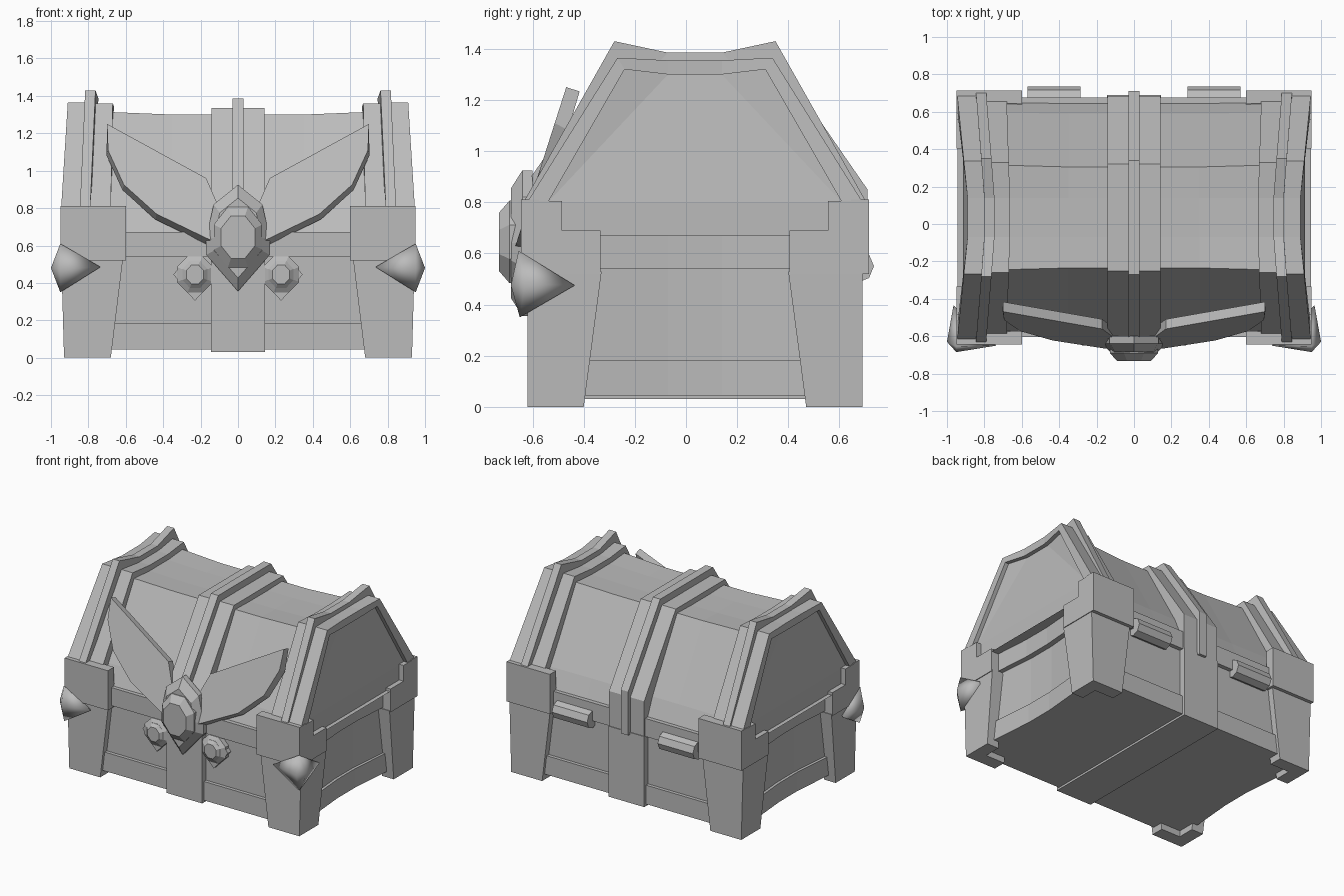
import bpy, bmesh, math
from mathutils import Vector

if "Cube" in bpy.data.objects:
    bpy.data.objects.remove(bpy.data.objects["Cube"], do_unlink=True)

YC = 0.035  # depth centre of the chest body
grey = bpy.data.materials.new("plain grey")
grey.use_nodes = True
grey.diffuse_color = (0.5, 0.5, 0.5, 1)
grey.node_tree.nodes["Principled BSDF"].inputs["Base Color"].default_value = (0.5, 0.5, 0.5, 1)


def finish(name, bm):
    bmesh.ops.recalc_face_normals(bm, faces=bm.faces)
    mesh = bpy.data.meshes.new(name)
    bm.to_mesh(mesh)
    bm.free()
    mesh.materials.append(grey)
    obj = bpy.data.objects.new(name, mesh)
    bpy.context.collection.objects.link(obj)
    return obj


def hull(name, points):
    bm = bmesh.new()
    bmesh.ops.convex_hull(bm, input=[bm.verts.new(p) for p in points])
    return finish(name, bm)


def box(name, x, y, z):
    return hull(name, [(a, b, c) for a in x for b in y for c in z])


def loft(name, rings, caps=None):
    """Skin a row of equal rings and close both ends."""
    bm = bmesh.new()
    rows = [[bm.verts.new(p) for p in ring] for ring in rings]
    n = len(rows[0])
    for a, b in zip(rows, rows[1:]):
        for i in range(n):
            j = (i + 1) % n
            bm.faces.new((a[i], a[j], b[j], b[i]))
    for row in (rows[0], rows[-1]):
        for cap in caps or [range(n)]:
            bm.faces.new([row[i] for i in cap])
    return finish(name, bm)


# Lid arches: half profile as (half depth, height, inward lean)
def arch(shoulder, mid_z, base, low=0.67, foot=None):
    return [(foot or base[0], low, 0), (*base, 0), (*shoulder, 0.035), (0.105, mid_z, 0.055)]


def arch_ring(x, half, lean=0.0):
    s = 1 if x > 0 else -1
    front = [(x - s * lean * d, YC - h, z) for h, z, d in half]
    back = [(x - s * lean * d, YC + h, z) for h, z, d in reversed(half)]
    return front + back


def band(name, stations):
    # End faces follow the dipped top: foot, middle and two shoulder triangles
    return loft(name, [arch_ring(*st) for st in stations],
                [(0, 1, 6, 7), (1, 3, 4, 6), (1, 2, 3), (4, 5, 6)])


panel = arch((0.27, 1.30), 1.295, (0.555, 0.80), foot=0.61)
panel_end = arch((0.28, 1.315), 1.305, (0.56, 0.80), foot=0.615)
strap = arch((0.285, 1.335), 1.335, (0.65, 0.80), 0.53)
ridge = arch((0.305, 1.385), 1.385, (0.675, 0.85), 0.53)
inner = arch((0.295, 1.36), 1.345, (0.62, 0.81))
raised = arch((0.315, 1.43), 1.385, (0.665, 0.81))
outer = arch((0.303, 1.365), 1.355, (0.65, 0.81))
recess = arch((0.275, 1.32), 1.30, (0.575, 0.80))

band("lid_panel", [(-0.72, panel_end), (-0.35, panel), (0.35, panel), (0.72, panel_end)])
band("lid_centre_strap", [(-0.142, strap), (0.142, strap)])
band("lid_centre_ridge", [(-0.03, ridge), (0.03, ridge)])
for side, s in (("left", 1), ("right", -1)):
    band(side + "_inner_band", [(s * 0.68, inner, 0.3), (s * 0.80, inner, 0.8)])
    band(side + "_raised_rib", [(s * 0.79, raised, 0.8), (s * 0.845, raised, 0.8)])
    band(side + "_end_frame", [(s * 0.82, outer, 1), (s * 0.945, outer, 1),
                               (s * 0.945, recess, 1), (s * 0.915, recess, 1)])


# Body layers with slightly pinched ends
def slab(name, hx, hy, pinch, z0, z1):
    half = [(hx, -hy), (hx - pinch, -0.105), (hx - pinch, 0.105), (hx, hy)]
    ring = half + [(-x, -y) for x, y in half]
    return loft(name, [[(x, y + YC, z) for x, y in ring] for z in (z0, z1)])


slab("base_trim", 0.895, 0.635, 0.045, 0.045, 0.183)
slab("body_panel", 0.875, 0.61, 0.045, 0.15, 0.56)
slab("lid_rim", 0.91, 0.64, 0.04, 0.54, 0.672)
box("body_centre_strap", (-0.145, 0.145), (YC - 0.655, YC + 0.655), (0.03, 0.545))

# Corner posts (two walls each) and stepped caps
for side, s in (("left", 1), ("right", -1)):
    for end, e in (("front", -1), ("back", 1)):
        tag = side + "_" + end
        face_wall, end_wall = [], []
        for z, x0, x1, y0 in ((0, 0.68, 0.93, 0.435), (0.53, 0.615, 0.945, 0.365)):
            face_wall += [(s * x, YC + e * y, z) for x in (x0, x1) for y in (0.56, 0.655)]
            end_wall += [(s * x, YC + e * y, z) for x in (x1 - 0.095, x1) for y in (y0, 0.655)]
        hull(tag + "_post_face", face_wall)
        hull(tag + "_post_end", end_wall)
        xs = (s * 0.60, s * 0.95)
        box(tag + "_cap", xs, (YC + e * 0.37, YC + e * 0.68), (0.52, 0.69))
        box(tag + "_cap_face", xs, (YC + e * 0.61, YC + e * 0.68), (0.69, 0.81))
        box(tag + "_cap_end", (s * 0.90, s * 0.95), (YC + e * 0.52, YC + e * 0.68), (0.69, 0.805))

    # Front corner spike
    spike = hull(side + "_corner_spike", [(s * x, y, z) for x, y, z in (
        (0.735, -0.65, 0.485), (0.965, -0.435, 0.475), (0.95, -0.655, 0.61),
        (0.95, -0.65, 0.35), (0.95, -0.685, 0.475), (1.0, -0.63, 0.48),
        (0.90, -0.60, 0.48))])
    spike.data.polygons.foreach_set("use_smooth", [True] * len(spike.data.polygons))

    # Hinge barrel
    ring = [(0.67 + 0.065 * math.cos(a), 0.55 + 0.065 * math.sin(a))
            for a in (math.tau * i / 8 for i in range(8))]
    loft(side + "_hinge", [[(s * x, y, z) for y, z in ring] for x in (0.285, 0.57)])

    # Wing leaning back against the lid, its lower edge flaring behind
    outline = [(0.10, 0.61), (0.17, 0.64), (0.435, 0.768), (0.61, 0.925), (0.695, 1.11),
               (0.70, 1.25), (0.17, 0.96), (0.10, 0.80)]
    normal = Vector((0, -0.95, 0.3))
    front = [Vector((s * x, -0.67 + 0.32 * (z - 0.62), z)) for x, z in outline]
    flare = Vector((s * 0.008, 0, -0.012))
    back = [p - normal * 0.055 + (flare if i < 5 else Vector()) for i, p in enumerate(front)]
    loft(side + "_wing", [front, back])


# Emblem and jewels: stacked outlines on the front
def oval(cx, cz, rx, rz, y, n=8):
    return [(cx + rx * math.cos(a), y, cz + rz * math.sin(a))
            for a in (math.tau * (i + 0.5) / n for i in range(n))]


def jewel(name, cx, cz, rx, rz, y0, y1, y2):
    loft(name, [oval(cx, cz, rx, rz, y0), oval(cx, cz, rx, rz, y1),
                oval(cx, cz, rx * 0.7, rz * 0.7, y2)])


shield = [(0, 0.355), (0.17, 0.55), (0.17, 0.64), (0.13, 0.82), (0, 0.925),
          (-0.13, 0.82), (-0.17, 0.64), (-0.17, 0.55)]
loft("emblem_plate", [[(x * k, y, 0.64 + (z - 0.64) * k) for x, z in shield]
                      for y, k in ((-0.60, 1), (-0.64, 1), (-0.685, 0.75))])
jewel("emblem_gem", 0, 0.645, 0.14, 0.175, -0.64, -0.69, -0.732)
for side, s in (("left", 1), ("right", -1)):
    cx = s * 0.23
    jewel(side + "_small_setting", cx, 0.445, 0.105, 0.105, -0.56, -0.61, -0.63)
    jewel(side + "_small_gem", cx, 0.445, 0.072, 0.078, -0.60, -0.63, -0.65)
    hull(side + "_small_point", [(cx + dx, y, z) for y in (-0.56, -0.61)
                                 for dx, z in ((-0.06, 0.37), (0.06, 0.37), (0, 0.305))])
    hull(side + "_side_point", [(cx + s * dx, y, z) for y in (-0.56, -0.61)
                                for dx, z in ((0.08, 0.40), (0.08, 0.49), (0.115, 0.445))])
